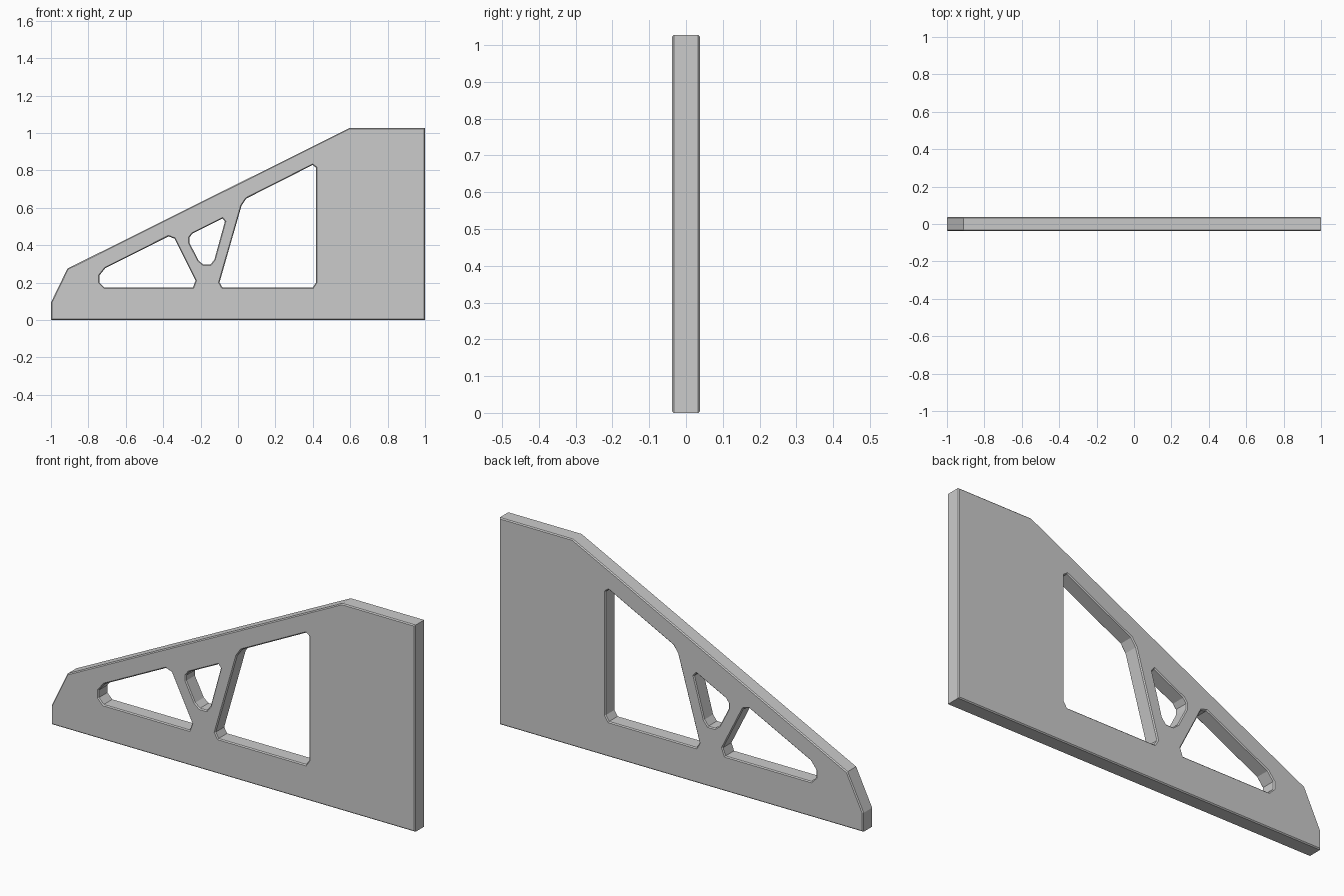
import bpy, bmesh
from math import pi

if "Cube" in bpy.data.objects:
    bpy.data.objects.remove(bpy.data.objects["Cube"])

HALF, CHAMFER = 0.038, 0.005

# Side profile (x, z): outer outline followed by the three truss openings
OUTLINE = [(-1, 0), (1, 0), (1, 1.027), (0.597, 1.027), (-0.912, 0.275), (-1, 0.094)]
FRONT_HOLE = [(-0.741, 0.238), (-0.709, 0.278), (-0.372, 0.447), (-0.34, 0.436),
              (-0.227, 0.211), (-0.241, 0.174), (-0.714, 0.174), (-0.741, 0.201)]
MIDDLE_HOLE = [(-0.26, 0.441), (-0.243, 0.463), (-0.083, 0.543), (-0.07, 0.527),
               (-0.126, 0.324), (-0.147, 0.297), (-0.185, 0.297), (-0.211, 0.318),
               (-0.26, 0.414)]
REAR_HOLE = [(0.045, 0.65), (0.019, 0.612), (-0.099, 0.201), (-0.083, 0.174),
             (0.399, 0.174), (0.417, 0.201), (0.417, 0.815), (0.399, 0.829)]


def signed_area(pts):
    return sum(a[0] * b[1] - b[0] * a[1] for a, b in zip(pts, pts[1:] + pts[:1]))


# Filled curve with holes, extruded and chamfered along every rim
curve = bpy.data.curves.new("bracket_panel", 'CURVE')
curve.dimensions = '2D'
curve.fill_mode = 'BOTH'
curve.extrude = HALF - CHAMFER
curve.bevel_depth = CHAMFER
curve.bevel_resolution = 0
curve.offset = -CHAMFER
for i, pts in enumerate([OUTLINE, FRONT_HOLE, MIDDLE_HOLE, REAR_HOLE]):
    # outline runs one way, holes the other, so chamfers face the right side
    if (signed_area(pts) > 0) == (i == 0):
        pts = pts[::-1]
    spline = curve.splines.new('POLY')
    spline.points.add(len(pts) - 1)
    for p, (x, z) in zip(spline.points, pts):
        p.co = (x, z, 0, 1)
    spline.use_cyclic_u = True

panel = bpy.data.objects.new("bracket_panel", curve)
bpy.context.collection.objects.link(panel)
panel.rotation_euler = (pi / 2, 0, 0)
bpy.context.view_layer.objects.active = panel
panel.select_set(True)
bpy.ops.object.convert(target='MESH')
bpy.ops.object.transform_apply(location=False, rotation=True, scale=False)

# Weld the faces to the rims
bm = bmesh.new()
bm.from_mesh(panel.data)
bmesh.ops.remove_doubles(bm, verts=bm.verts, dist=0.0005)
bmesh.ops.recalc_face_normals(bm, faces=bm.faces)
bmesh.ops.dissolve_limit(bm, angle_limit=0.01, verts=bm.verts, edges=bm.edges)
for f in bm.faces:
    f.smooth = False
bm.to_mesh(panel.data)
bm.free()
